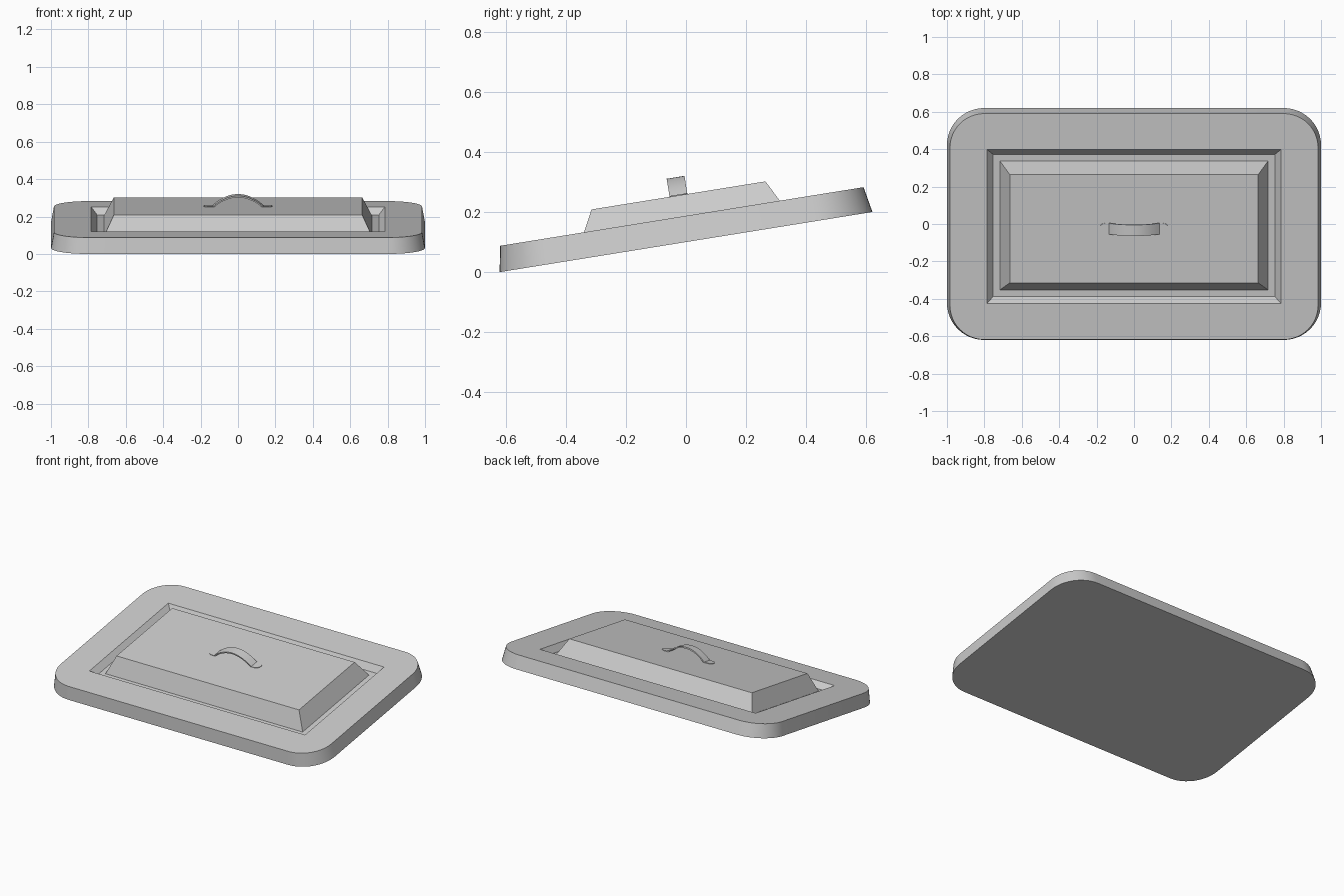
import bpy, bmesh, math
from mathutils import Matrix

if "Cube" in bpy.data.objects:
    bpy.data.objects.remove(bpy.data.objects["Cube"])

TILT = math.atan2(0.2, 1.24)
PLACE = Matrix.Translation((0, 0, 0.1)) @ Matrix.Rotation(TILT, 4, 'X')

grey = bpy.data.materials.new("grey")
grey.diffuse_color = (0.6, 0.6, 0.6, 1)
grey.use_nodes = True
grey.node_tree.nodes["Principled BSDF"].inputs["Base Color"].default_value = grey.diffuse_color

CORNERS = [(1, 1), (-1, 1), (-1, -1), (1, -1)]


def finish(name, bm):
    bmesh.ops.recalc_face_normals(bm, faces=bm.faces)
    bm.transform(PLACE)
    mesh = bpy.data.meshes.new(name)
    bm.to_mesh(mesh)
    bm.free()
    mesh.materials.append(grey)
    obj = bpy.data.objects.new(name, mesh)
    bpy.context.collection.objects.link(obj)
    bpy.ops.object.select_all(action='DESELECT')
    obj.select_set(True)
    bpy.context.view_layer.objects.active = obj
    bpy.ops.object.shade_smooth_by_angle(angle=math.radians(30))


def rect(bm, hx, hy, z):
    return [bm.verts.new((sx * hx, sy * hy, z)) for sx, sy in CORNERS]


def rounded(bm, hx, hy, r, z, n=12):
    """Four lists of corner arc vertices, counter-clockwise."""
    arcs = []
    for k, (sx, sy) in enumerate(CORNERS):
        angles = [math.pi / 2 * (k + i / n) for i in range(n + 1)]
        arcs.append([bm.verts.new((sx * (hx - r) + r * math.cos(a),
                                   sy * (hy - r) + r * math.sin(a), z)) for a in angles])
    return arcs


def bridge(bm, a, b):
    for i in range(len(a)):
        j = (i + 1) % len(a)
        bm.faces.new((a[i], a[j], b[j], b[i]))


# Base plate with rounded, tapered rim and a rectangular recess
bm = bmesh.new()
low = sum(rounded(bm, 1.0, 0.628, 0.2, 0), [])
arcs = rounded(bm, 0.984, 0.612, 0.184, 0.086)
bm.faces.new(low[::-1])
bridge(bm, low, sum(arcs, []))
opening = rect(bm, 0.785, 0.416, 0.086)
for k in range(4):
    j = (k + 1) % 4
    bm.faces.new([opening[k]] + arcs[k])
    bm.faces.new((opening[k], arcs[k][-1], arcs[j][0], opening[j]))
floor = rect(bm, 0.753, 0.385, 0.048)
bridge(bm, opening, floor)
bm.faces.new(floor)
finish("base_plate", bm)

# Raised panel with sloping sides, standing in the recess
bm = bmesh.new()
bottom = rect(bm, 0.718, 0.35, 0.047)
top = rect(bm, 0.664, 0.293, 0.157)
bridge(bm, bottom, top)
bm.faces.new(top)
bm.faces.new(bottom[::-1])
finish("raised_panel", bm)

# Arched strap handle with flat round-ended feet
bm = bmesh.new()
W, END, SPAN, T = 0.03, 0.185, 0.135, 0.009
half = [SPAN * i / 12 for i in range(13)] + [END - W]
half += [END - W + W * math.sin(math.radians(a)) for a in (20, 40, 60, 75, 86)]
xs = [-x for x in half[:0:-1]] + half
sections = []
for x in xs:
    z = 0.160 + 0.058 * max(0, 1 - (x / SPAN) ** 2)
    over = max(0, abs(x) - (END - W))
    w = math.sqrt(W * W - over * over)
    sections.append([bm.verts.new((x, sy * w, z + dz))
                     for sy, dz in ((-1, -T), (1, -T), (1, 0), (-1, 0))])
for a, b in zip(sections, sections[1:]):
    bridge(bm, a, b)
bm.faces.new(sections[0])
bm.faces.new(sections[-1])
finish("handle", bm)
